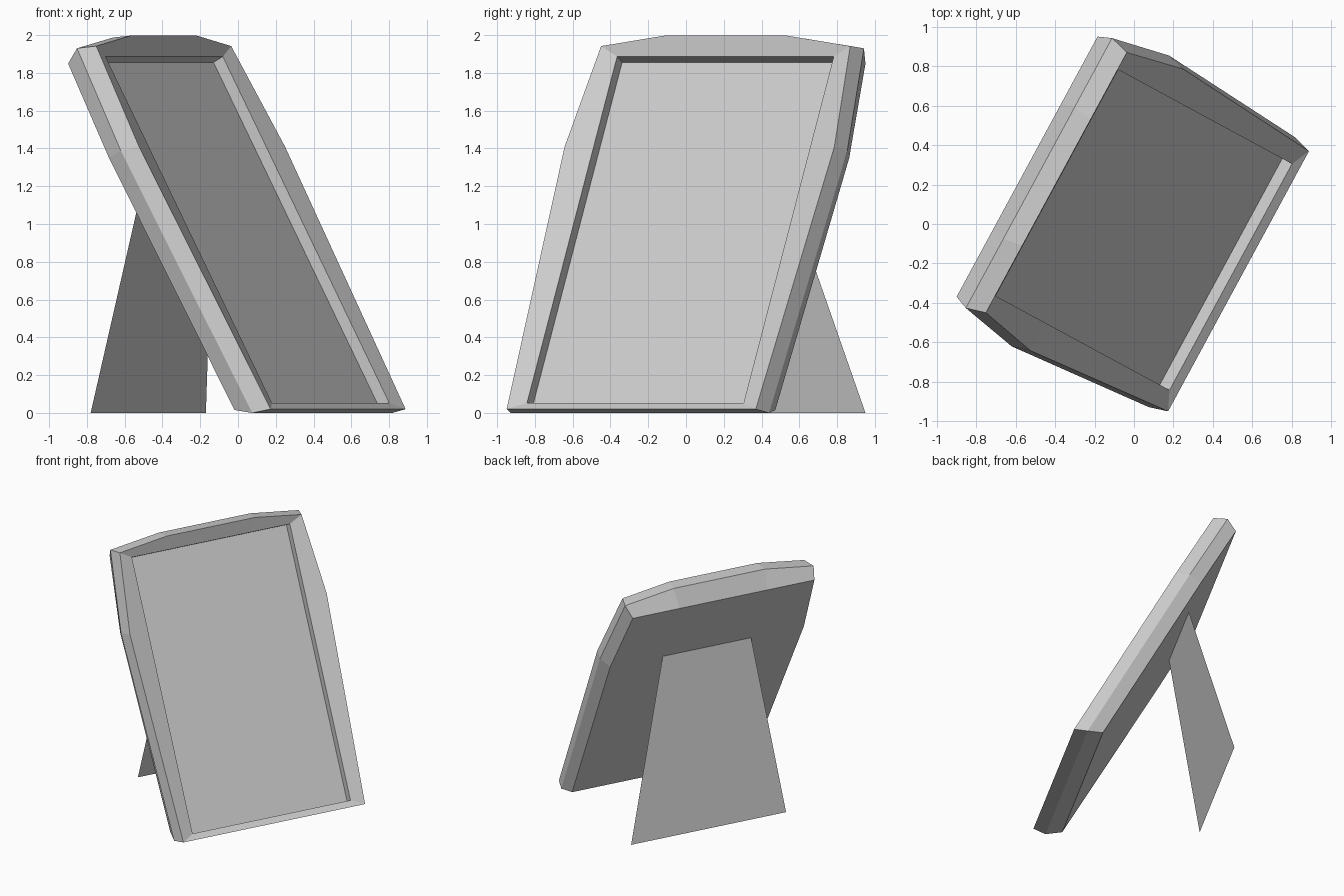
import bpy, bmesh, math
from mathutils import Matrix, Vector

cube = bpy.data.objects.get("Cube")
if cube:
    bpy.data.objects.remove(cube)

grey = bpy.data.materials.new("light grey")
grey.use_nodes = True
tone = (0.6, 0.6, 0.6, 1)
grey.diffuse_color = tone
grey.node_tree.nodes["Principled BSDF"].inputs["Base Color"].default_value = tone

# Frame axes: across the width, up the leaning face, out of the front
TILT = math.radians(28.65)
across = Vector((0.476, 0.879, 0)).normalized()
facing = Vector((across.y, -across.x, 0))
up = Vector((0, 0, math.cos(TILT))) - facing * math.sin(TILT)
out = facing * math.cos(TILT) + Vector((0, 0, math.sin(TILT)))
pose = Matrix((across, up, out)).transposed().to_4x4()
pose.translation = (0.53, -0.29, 0.02)


def make_object(name, bm):
    mesh = bpy.data.meshes.new(name)
    bm.to_mesh(mesh)
    bm.free()
    mesh.materials.append(grey)
    obj = bpy.data.objects.new(name, mesh)
    bpy.context.collection.objects.link(obj)
    return obj


def outline(half, low, high, depth, mid_half, mid_up, crown):
    """Closed outline with bowed sides and a top edge lifted vertically by crown."""
    lift = Vector((0, math.cos(TILT), math.sin(TILT))) * crown
    right = [Vector((half, low, depth)), Vector((mid_half, mid_up, depth)),
             Vector((half, high, depth)), Vector((half * 0.485, high, depth)) + lift]
    left = [Vector((-p.x, p.y, p.z)) for p in reversed(right)]
    return right + left


# Frame body: back, widest edge, front edge, inner lip
rings = [
    outline(0.75, 0.10, 2.19, -0.193, 0.80, 1.62, 0),
    outline(0.778, 0.028, 2.228, -0.094, 0.838, 1.61, 0.057),
    outline(0.75, 0.0, 2.19, 0.0, 0.812, 1.583, 0.056),
    outline(0.652, 0.05, 2.14, -0.024, 0.652, 1.55, 0),
    outline(0.652, 0.05, 2.14, -0.088, 0.652, 1.55, 0),
]
bm = bmesh.new()
loops = [[bm.verts.new(pose @ p) for p in ring] for ring in rings]
for a, b in zip(loops, loops[1:]):
    for i in range(len(a)):
        j = (i + 1) % len(a)
        bm.faces.new((a[i], a[j], b[j], b[i]))
bm.faces.new(loops[0][::-1])
make_object("frame", bm)

# Picture panel at the bottom of the recess
bm = bmesh.new()
bm.faces.new([bm.verts.new(pose @ p) for p in rings[-1]])
make_object("picture_panel", bm)

# Flat rear stand, joined to the back and resting on the ground
bm = bmesh.new()
top = [pose @ Vector((x, 1.615, -0.193)) for x in (0.365, -0.365)]
foot = [Vector((-0.78, -0.175, 0)), Vector((-0.17, 0.95, 0))]
bm.faces.new([bm.verts.new(p) for p in top + foot])
make_object("rear_stand", bm)
